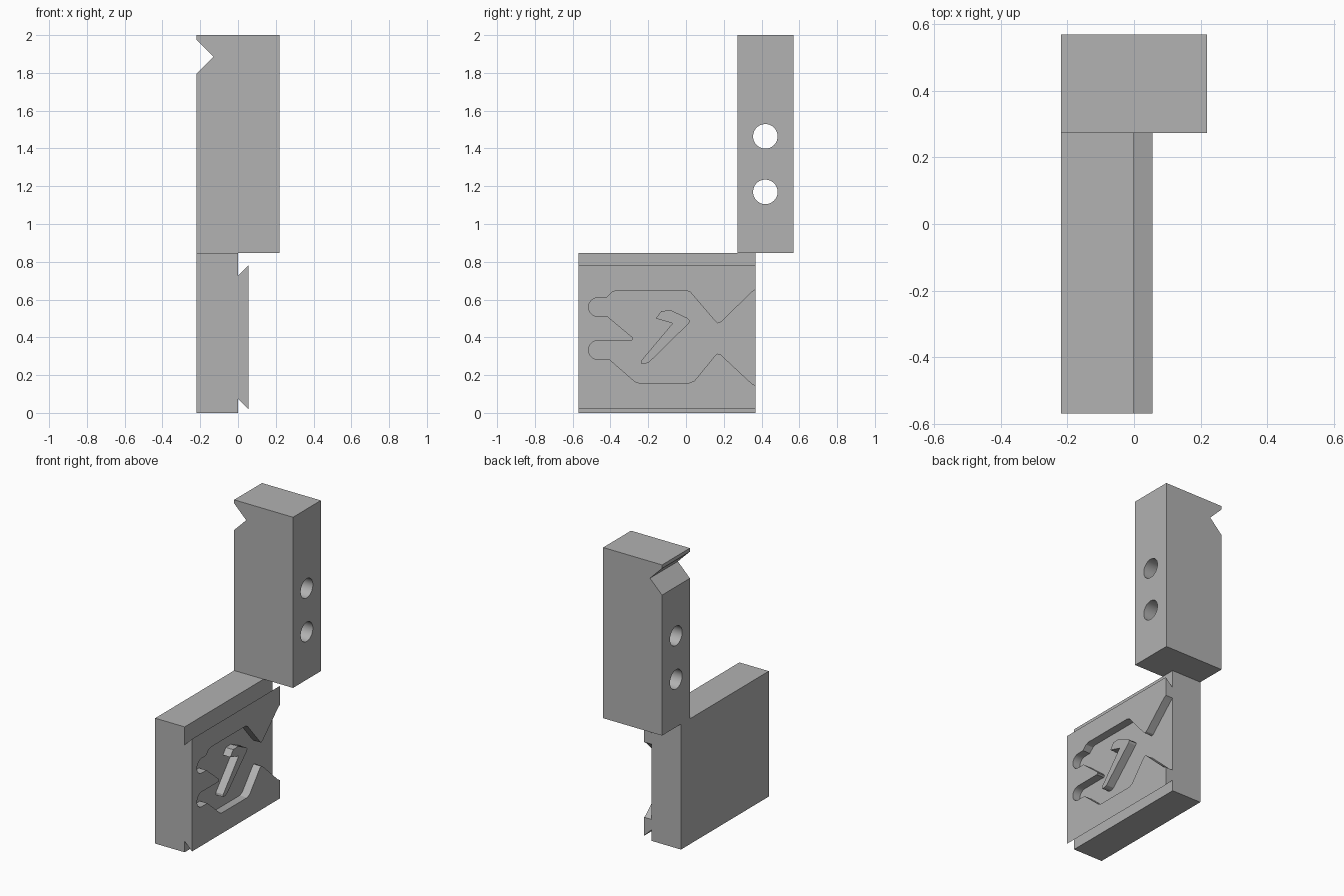
import bpy, bmesh, math

old = bpy.data.objects.get("Cube")
if old:
    bpy.data.objects.remove(old, do_unlink=True)

grey = bpy.data.materials.new("plain grey")
grey.use_nodes = True
colour = (0.445, 0.445, 0.445, 1)
grey.diffuse_color = colour
grey.node_tree.nodes["Principled BSDF"].inputs["Base Color"].default_value = colour


def prism(name, points, axis, start, end):
    """Extrude a flat outline along x (points are y, z) or y (points are x, z)."""
    def place(p, d):
        return (d, p[0], p[1]) if axis == "x" else (p[0], d, p[1])
    bm = bmesh.new()
    low = [bm.verts.new(place(p, start)) for p in points]
    high = [bm.verts.new(place(p, end)) for p in points]
    bm.faces.new(low)
    bm.faces.new(high)
    for i in range(len(points)):
        j = (i + 1) % len(points)
        bm.faces.new((low[i], low[j], high[j], high[i]))
    bmesh.ops.recalc_face_normals(bm, faces=bm.faces)
    mesh = bpy.data.meshes.new(name)
    bm.to_mesh(mesh)
    bm.free()
    mesh.materials.append(grey)
    obj = bpy.data.objects.new(name, mesh)
    bpy.context.collection.objects.link(obj)
    return obj


def activate(obj):
    bpy.ops.object.select_all(action="DESELECT")
    obj.select_set(True)
    bpy.context.view_layer.objects.active = obj


def cut(obj, cutter):
    cutter.hide_render = True
    mod = obj.modifiers.new("cut", "BOOLEAN")
    mod.operation = "DIFFERENCE"
    mod.solver = "EXACT"
    mod.object = cutter
    activate(obj)
    bpy.ops.object.modifier_apply(modifier=mod.name)
    bpy.data.objects.remove(cutter, do_unlink=True)


def arc(cy, cz, r, a0, a1, steps=12):
    angles = [math.radians(a0 + (a1 - a0) * i / steps) for i in range(steps + 1)]
    return [(cy + r * math.cos(a), cz + r * math.sin(a)) for a in angles]


# Lower block with a dovetail rail along its side
rail_x = 0.055
lower = prism("lower_block", [
    (-0.22, 0), (0, 0), (0, 0.075), (rail_x, 0.02),
    (rail_x, 0.78), (0, 0.725), (0, 0.847), (-0.22, 0.847)], "y", -0.57, 0.368)

# Fish-shaped pocket, open at the back
pocket = [(0.45, 0.72), (0.368, 0.653), (0.347, 0.638), (0.183, 0.479),
          (0.168, 0.474), (0.156, 0.484), (0.024, 0.638), (0.003, 0.648),
          (-0.368, 0.648), (-0.39, 0.64), (-0.42, 0.611)]
pocket += arc(-0.466, 0.56, 0.05, 90, 270)
pocket += [(-0.415, 0.51), (-0.283, 0.40), (-0.279, 0.391), (-0.288, 0.383)]
pocket += arc(-0.466, 0.333, 0.05, 90, 270)
pocket += [(-0.405, 0.283), (-0.272, 0.167), (-0.25, 0.159), (0.018, 0.159),
           (0.045, 0.17), (0.156, 0.306), (0.168, 0.314), (0.183, 0.309),
           (0.347, 0.156), (0.368, 0.145), (0.45, 0.08)]
cut(lower, prism("pocket_cutter", pocket, "x", 0, 0.15))

# Hooked island standing in the pocket
hook = prism("hook_island", [
    (-0.16, 0.5), (-0.13, 0.54), (-0.077, 0.542), (0.008, 0.502),
    (0.022, 0.488), (0.016, 0.475), (-0.195, 0.268), (-0.215, 0.26),
    (-0.238, 0.262), (-0.236, 0.278), (-0.071, 0.474)], "x", 0, rail_x)

# Upright post with a V notch and two cross holes
post = prism("upper_post", [
    (-0.22, 0.847), (0.22, 0.847), (0.22, 2), (-0.22, 2),
    (-0.22, 1.976), (-0.13, 1.886), (-0.22, 1.796)], "y", 0.273, 0.57)
for z in (1.17, 1.464):
    circle = arc(0.42, z, 0.065, 0, 360, 48)[:-1]
    cut(post, prism("hole_cutter", circle, "x", -0.4, 0.4))

for part in (lower, hook, post):
    activate(part)
    bpy.ops.object.shade_smooth_by_angle(angle=math.radians(20))
